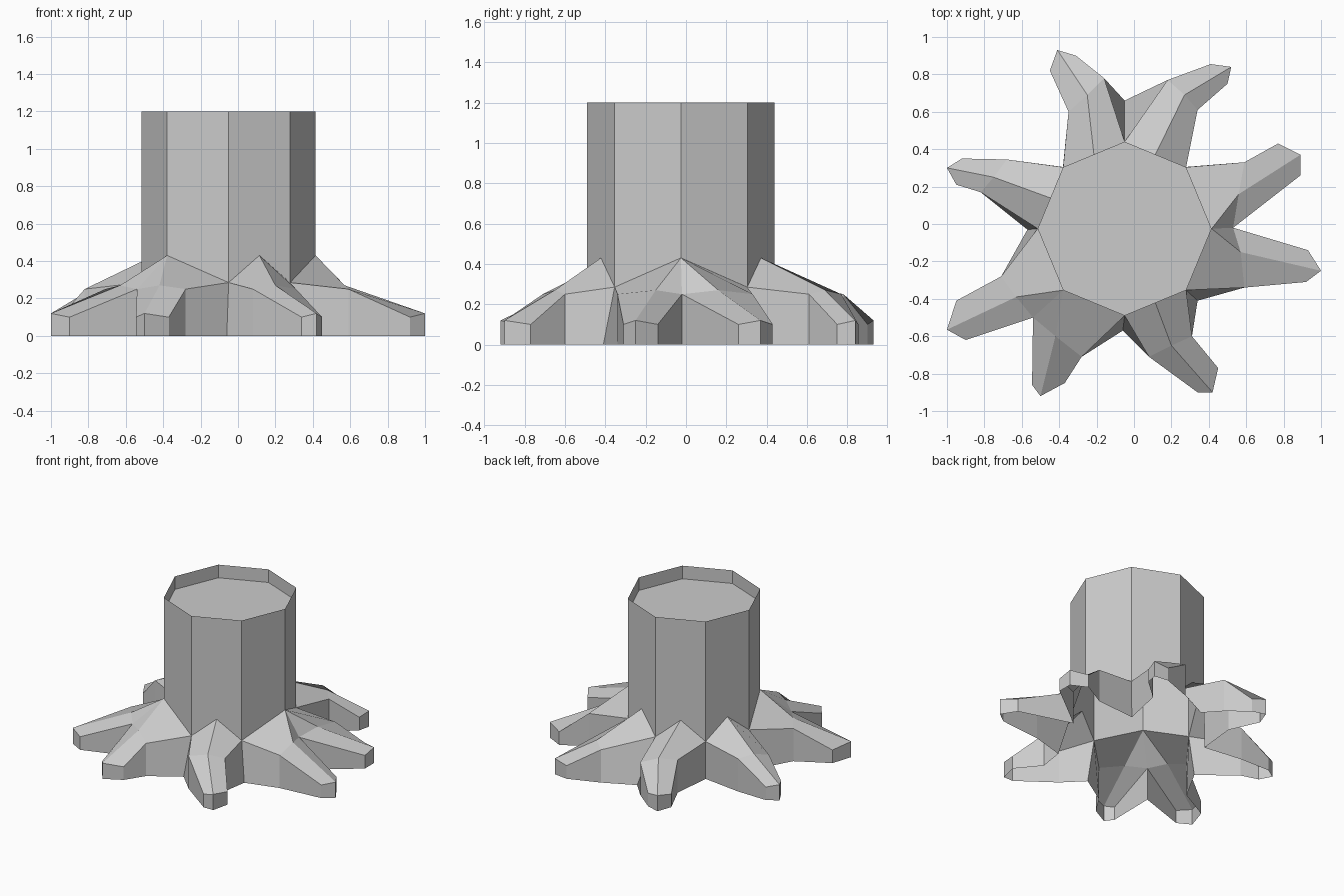
import bpy, bmesh, math

if "Cube" in bpy.data.objects:
    bpy.data.objects.remove(bpy.data.objects["Cube"])

CX, CY, R = -0.05, -0.025, 0.465
TOP, FLOOR, LOW, PEAK = 1.2, 1.1, 0.285, 0.43
MID_Z = (0.25, 0.27, 0.25)      # heights across the knee of a root
TIP_Z = (0.10, 0.12, 0.10)      # heights across the tip of a root


def corner(i, z):
    a = math.radians(45 * (i % 8))
    return (CX + R * math.cos(a), CY + R * math.sin(a), z)


# Each root, counter-clockwise: trunk edge, peak place, knee points, tip points
# peak: 0 = first corner of the edge, 1 = second corner, 0.5 = middle
ROOTS = [
    (7, 1.0, [(.59, -.34), (.57, -.15), (.53, -.02)], [(.92, -.31), (1, -.25), (.93, -.14)]),
    (0, 0.0, [(.53, -.02), (.56, .16), (.59, .33)], [(.89, .26), (.89, .37), (.77, .43)]),
    (1, 0.5, [(.34, .61), (.27, .69), (.18, .77)], [(.5, .75), (.52, .84), (.41, .855)]),
    (2, 0.5, [(-.16, .78), (-.25, .69), (-.35, .60)], [(-.31, .9), (-.41, .93), (-.45, .82)]),
    (3, 0.5, [(-.68, .345), (-.75, .25), (-.82, .17)], [(-.92, .35), (-1, .3), (-.95, .21)]),
    (4, 1.0, [(-.71, -.28), (-.63, -.39), (-.54, -.5)], [(-.95, -.41), (-1, -.565), (-.9, -.62)]),
    (5, 0.0, [(-.54, -.5), (-.42, -.6), (-.28, -.71)], [(-.545, -.86), (-.5, -.92), (-.37, -.85)]),
    (6, 0.5, [(.08, -.71), (.2, -.65), (.31, -.6)], [(.34, -.9), (.42, -.9), (.45, -.77)]),
]
# Ground point of the gap at each trunk corner
GAPS = [(.53, -.02), (.275, .305), (-.05, .66), (-.38, .305),
        (-.57, -.03), (-.54, -.5), (-.06, -.57), (.34, -.41)]


def make_object(name, faces):
    bm = bmesh.new()
    for f in faces:
        bm.faces.new([bm.verts.new(p) for p in f])
    bmesh.ops.remove_doubles(bm, verts=bm.verts, dist=0.0005)
    bmesh.ops.recalc_face_normals(bm, faces=bm.faces)
    me = bpy.data.meshes.new(name)
    bm.to_mesh(me)
    bm.free()
    ob = bpy.data.objects.new(name, me)
    bpy.context.collection.objects.link(ob)
    return ob


def ground(p):
    return (p[0], p[1], 0.0)


faces = []
for edge, where, knee, tip in ROOTS:
    nxt = (edge + 1) % 8
    a = corner(edge, PEAK if where == 0 else LOW)
    b = corner(nxt, PEAK if where == 1 else LOW)
    m = [(x, y, z) for (x, y), z in zip(knee, MID_Z)]
    t = [(x, y, z) for (x, y), z in zip(tip, TIP_Z)]

    # Trunk side above this root, and the sloping root top that joins it
    low = [a, b]
    if where == 0.5:
        p = tuple((u + v) / 2 for u, v in zip(a, b))
        p = (p[0], p[1], PEAK)
        low = [a, p, b]
        faces += [(a, m[0], m[1], p), (p, m[1], m[2], b)]
    elif where == 1:
        faces += [(a, m[0], m[1], b), (b, m[1], m[2])]
    else:
        faces += [(a, m[0], m[1]), (a, m[1], m[2], b)]
    faces.append(low + [corner(nxt, TOP), corner(edge, TOP)])

    # Outer half of the root: top, two walls and the blunt tip
    faces += [(m[0], t[0], t[1], m[1]), (m[1], t[1], t[2], m[2])]
    faces += [(m[0], ground(m[0]), ground(t[0]), t[0]),
              (t[2], ground(t[2]), ground(m[2]), m[2])]
    for k in (0, 1):
        faces.append((t[k], ground(t[k]), ground(t[k + 1]), t[k + 1]))

    # Walls running back into the gaps beside the trunk
    for c, mk, gap in ((a, m[0], GAPS[edge]), (b, m[2], GAPS[nxt])):
        if math.dist(gap, mk[:2]) > 0.001:
            faces.append((c, (gap[0], gap[1], 0.0), ground(mk), mk))

make_object("stump_trunk_and_roots", faces)

# Sunken cut surface inside the rim
make_object("cut_top", [[corner(i, FLOOR) for i in range(8)]])
